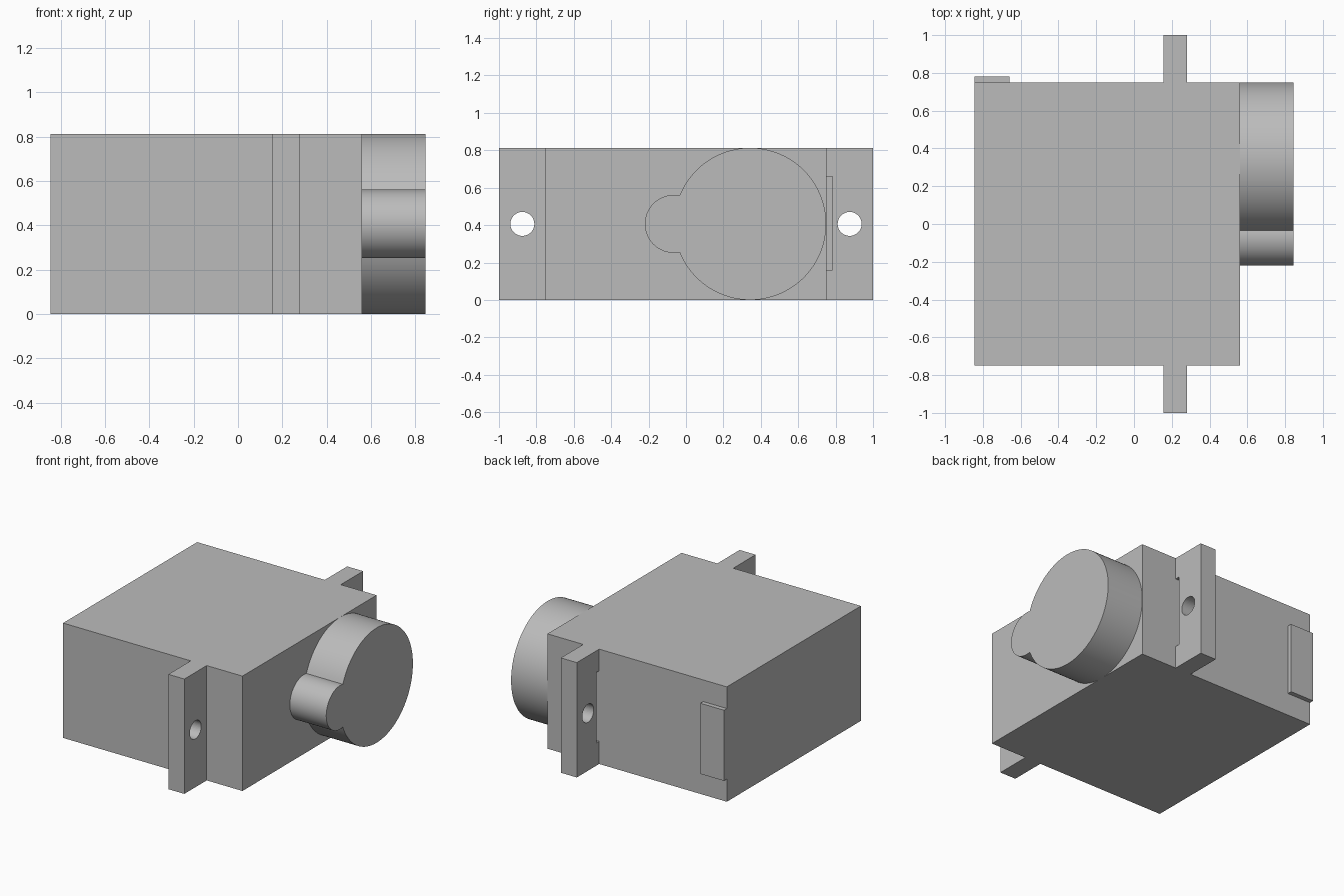
import bpy, bmesh, math

if "Cube" in bpy.data.objects:
    bpy.data.objects.remove(bpy.data.objects["Cube"])

H = 0.813            # overall height
MID = H / 2

grey = bpy.data.materials.new("plain grey")
grey.diffuse_color = (0.5, 0.5, 0.5, 1)
grey.use_nodes = True
grey.node_tree.nodes["Principled BSDF"].inputs["Base Color"].default_value = grey.diffuse_color


def extrude_x(name, profile, x0, x1):
    """Extrude a counter-clockwise (y, z) outline along x."""
    bm = bmesh.new()
    face = bm.faces.new([bm.verts.new((x0, y, z)) for y, z in profile])
    new = bmesh.ops.extrude_face_region(bm, geom=[face])["geom"]
    bmesh.ops.translate(bm, vec=(x1 - x0, 0, 0),
                        verts=[v for v in new if isinstance(v, bmesh.types.BMVert)])
    bmesh.ops.recalc_face_normals(bm, faces=bm.faces)
    mesh = bpy.data.meshes.new(name)
    bm.to_mesh(mesh)
    bm.free()
    mesh.materials.append(grey)
    obj = bpy.data.objects.new(name, mesh)
    bpy.context.collection.objects.link(obj)
    return obj


def rect(y0, y1, z0, z1):
    return [(y0, z0), (y1, z0), (y1, z1), (y0, z1)]


def arc(cy, r, a0, a1, n):
    return [(cy + r * math.cos(a0 + (a1 - a0) * i / n),
             MID + r * math.sin(a0 + (a1 - a0) * i / n)) for i in range(n + 1)]


def smooth(obj):
    bpy.ops.object.select_all(action="DESELECT")
    obj.select_set(True)
    bpy.context.view_layer.objects.active = obj
    bpy.ops.object.shade_smooth_by_angle(angle=math.radians(30))


# Main case and the cable tab on its back
extrude_x("case", rect(-0.75, 0.75, 0, H), -0.845, 0.56)
extrude_x("cable_tab", rect(0.75, 0.782, 0.16, 0.66), -0.845, -0.66)

# Mounting ears; the back one has a shallow slot against the case
front = rect(-1, -0.75, 0, H)
back = [(0.75, 0), (1, 0), (1, H), (0.75, H),
        (0.75, 0.66), (0.782, 0.66), (0.782, 0.16), (0.75, 0.16)]
for name, profile, hole_y in (("front_ear", front, -0.875), ("back_ear", back, 0.875)):
    ear = extrude_x(name, profile, 0.155, 0.28)
    cutter = extrude_x(name + "_hole_cutter", arc(hole_y, 0.064, 0, math.tau, 48)[:-1], 0.1, 0.35)
    cutter.hide_render = True
    cutter.hide_set(True)
    cut = ear.modifiers.new("screw hole", "BOOLEAN")
    cut.object = cutter
    cut.solver = "EXACT"
    smooth(ear)

# Gear housing: large round boss merged with a small one
R, CY = MID, 0.343
r, cy = 0.155, -0.065
d = CY - cy
t = (d * d + R * R - r * r) / (2 * d)      # where the circles cross
big = math.acos(t / R)
small = math.acos((d - t) / r)
outline = (arc(CY, R, math.pi + big, 3 * math.pi - big, 96)
           + arc(cy, r, small, math.tau - small, 40)[1:-1])
smooth(extrude_x("gear_housing", outline, 0.56, 0.845))
